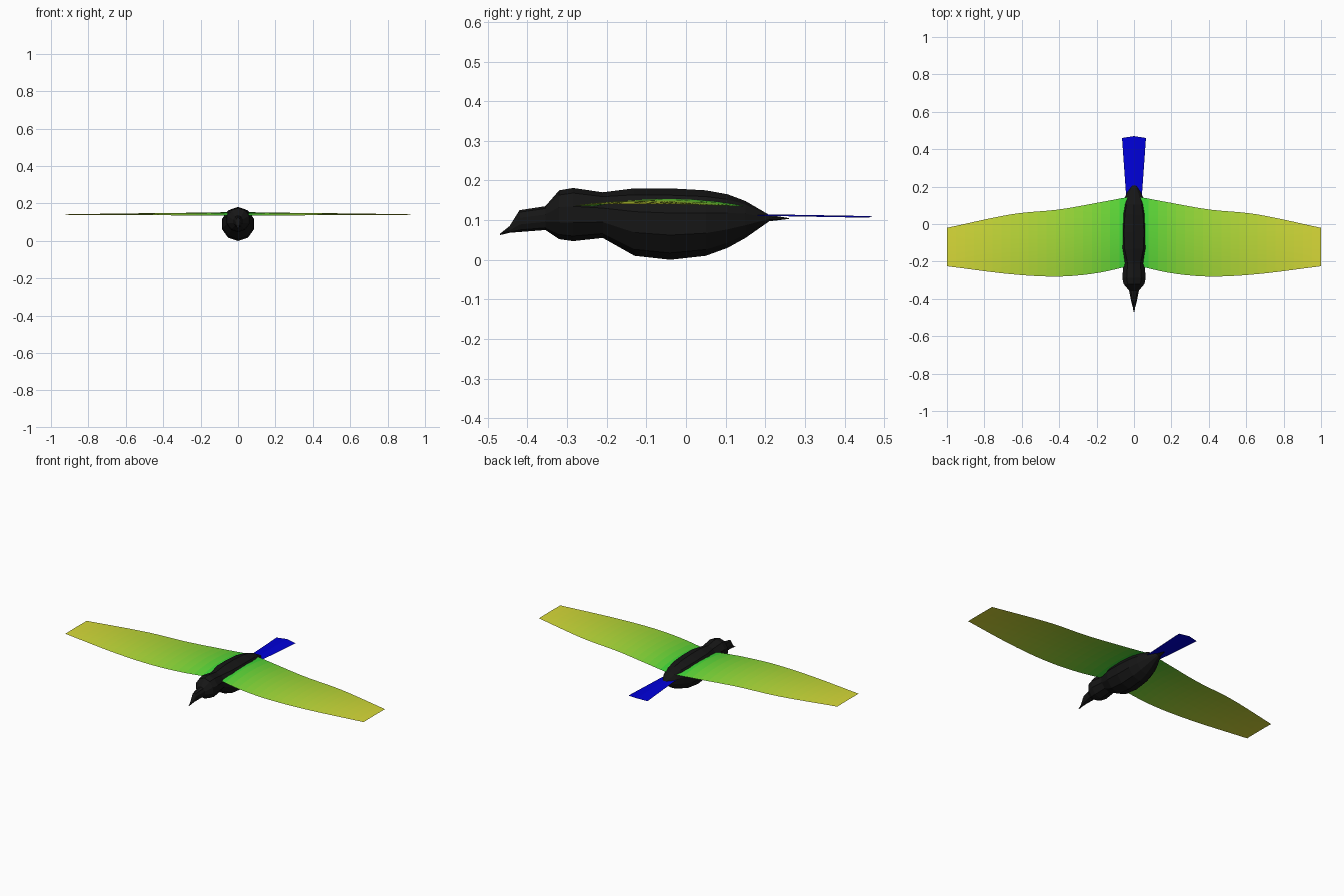
import bpy, bmesh
from math import sin, cos, tau

if "Cube" in bpy.data.objects:
    bpy.data.objects.remove(bpy.data.objects["Cube"])


def paint(name, color):
    mat = bpy.data.materials.new(name)
    mat.diffuse_color = (*color, 1)
    mat.use_nodes = True
    mat.node_tree.nodes["Principled BSDF"].inputs["Base Color"].default_value = mat.diffuse_color
    return mat


def finish(name, bm, mats, smooth=False):
    mesh = bpy.data.meshes.new(name)
    bm.to_mesh(mesh)
    bm.free()
    for m in mats:
        mesh.materials.append(m)
    for p in mesh.polygons:
        p.use_smooth = smooth
    ob = bpy.data.objects.new(name, mesh)
    bpy.context.collection.objects.link(ob)
    return ob


def curve_at(points, x):
    """Catmull-Rom style interpolation through (x, value, ...) stations."""
    n = len(points)
    i = max(k for k in range(n - 1) if points[k][0] <= x + 1e-9)
    a, b = points[i], points[i + 1]
    p, q = points[max(i - 1, 0)], points[min(i + 2, n - 1)]
    h = b[0] - a[0]
    t = (x - a[0]) / h
    out = []
    for c in range(1, len(a)):
        ma = (b[c] - p[c]) / (b[0] - p[0]) * h
        mb = (q[c] - a[c]) / (q[0] - a[0]) * h
        out.append((2*t**3 - 3*t**2 + 1) * a[c] + (t**3 - 2*t**2 + t) * ma
                   + (3*t**2 - 2*t**3) * b[c] + (t**3 - t**2) * mb)
    return out


black = paint("black", (0.008, 0.008, 0.008))
blue = paint("blue", (0.0, 0.0, 0.7))

# Body, head and beak: ten-sided rings along y (y, top z, bottom z, half width)
stations = [
    (-0.47, 0.065, 0.062, 0.002), (-0.445, 0.085, 0.068, 0.007),
    (-0.42, 0.125, 0.070, 0.014), (-0.355, 0.135, 0.075, 0.028),
    (-0.32, 0.175, 0.052, 0.059), (-0.285, 0.181, 0.047, 0.066),
    (-0.21, 0.170, 0.055, 0.058), (-0.13, 0.180, 0.010, 0.086),
    (-0.04, 0.180, 0.000, 0.090), (0.05, 0.175, 0.010, 0.083),
    (0.105, 0.165, 0.030, 0.068), (0.15, 0.148, 0.055, 0.048),
    (0.21, 0.113, 0.097, 0.014), (0.26, 0.105, 0.103, 0.002)]
SIDES = 10
bm = bmesh.new()
rings = []
for y, top, bot, w in stations:
    mid, r = (top + bot) / 2, (top - bot) / 2
    rings.append([bm.verts.new((w * sin(tau * k / SIDES), y, mid + r * cos(tau * k / SIDES)))
                  for k in range(SIDES)])
for a, b in zip(rings, rings[1:]):
    for k in range(SIDES):
        j = (k + 1) % SIDES
        bm.faces.new((a[k], a[j], b[j], b[k]))
bm.faces.new(rings[0])
bm.faces.new(rings[-1])
bmesh.ops.recalc_face_normals(bm, faces=bm.faces)
finish("body", bm, [black])

# Wings: thin cambered sheets (x, leading y, trailing y, edge z, camber)
outline = [
    (0.03, -0.225, 0.145, 0.136, 0.018), (0.20, -0.262, 0.113, 0.136, 0.015),
    (0.40, -0.280, 0.078, 0.137, 0.012), (0.65, -0.268, 0.053, 0.138, 0.008),
    (1.00, -0.225, -0.020, 0.140, 0.001)]
SPAN, CHORD = 20, 6
shades = []
for i in range(SPAN):
    t = (i + 0.5) / SPAN
    shades.append(paint(f"wing_{i}", (0.7 * t ** 0.7, 0.7, 0.04)))
for side, name in ((1, "left_wing"), (-1, "right_wing")):
    bm = bmesh.new()
    rows = []
    for i in range(SPAN + 1):
        x = 0.03 + 0.97 * i / SPAN
        lead, trail, z, camber = curve_at(outline, x)
        row = []
        for k in range(CHORD + 1):
            u = k / CHORD
            row.append(bm.verts.new((side * x, lead + (trail - lead) * u,
                                     z + camber * 4 * u * (1 - u))))
        rows.append(row)
    for i in range(SPAN):
        for k in range(CHORD):
            a, b = rows[i], rows[i + 1]
            quad = [a[k], b[k], b[k + 1], a[k + 1]]
            f = bm.faces.new(quad if side > 0 else quad[::-1])
            f.material_index = i
    finish(name, bm, shades, smooth=True)

# Tail: flat fan with a slightly pointed end
bm = bmesh.new()
pts = [(-0.04, 0.12, 0.112), (0.0, 0.12, 0.116), (0.04, 0.12, 0.112),
       (0.064, 0.46, 0.106), (0.0, 0.47, 0.110), (-0.064, 0.46, 0.106)]
v = [bm.verts.new(p) for p in pts]
bm.faces.new((v[1], v[0], v[5], v[4])).normal_flip()
bm.faces.new((v[2], v[1], v[4], v[3])).normal_flip()
bmesh.ops.recalc_face_normals(bm, faces=bm.faces)
if sum(f.normal.z for f in bm.faces) < 0:
    bmesh.ops.reverse_faces(bm, faces=bm.faces)
finish("tail", bm, [blue])
